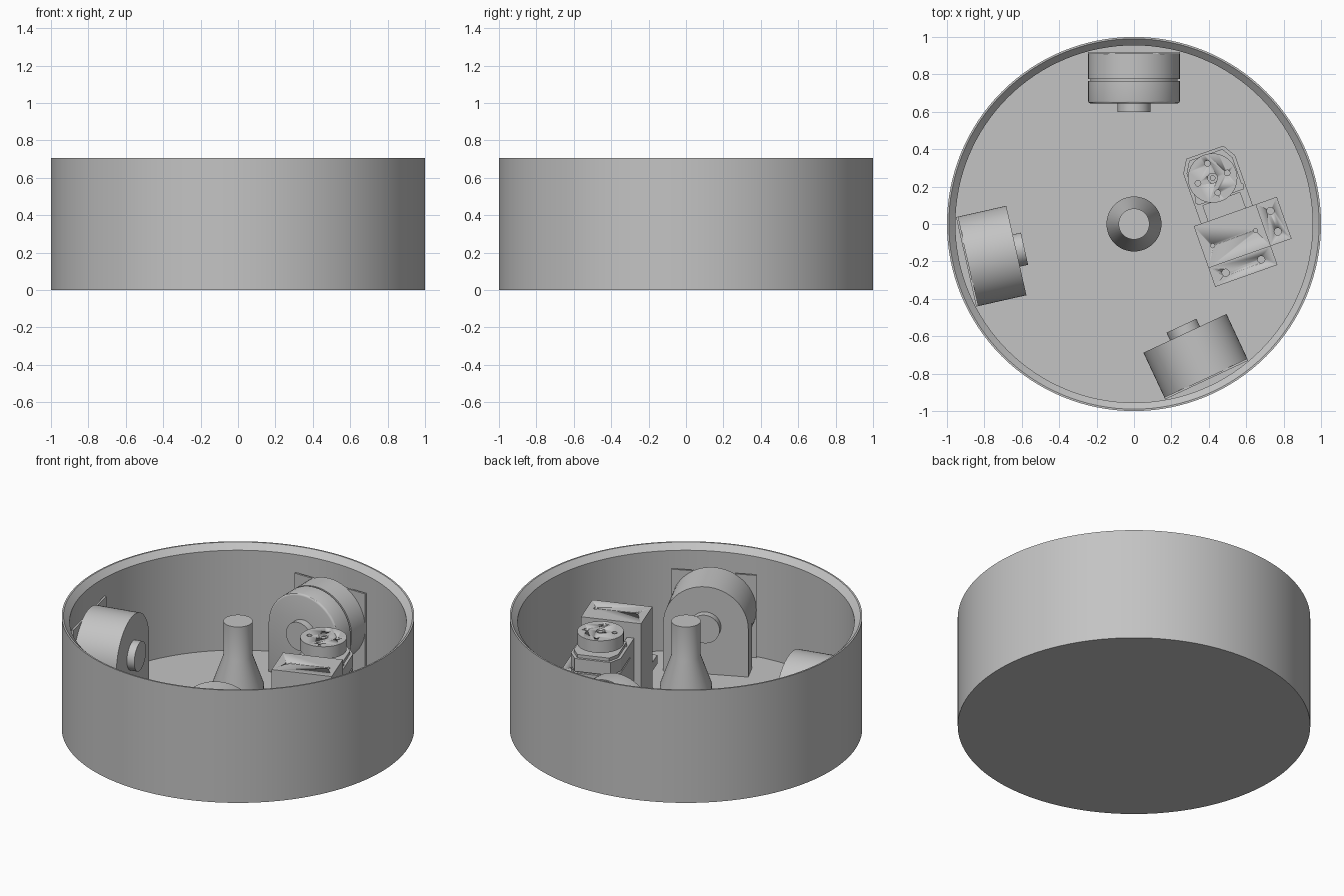
import bpy, bmesh
from math import sin, cos, pi, radians
from mathutils import Matrix, Vector

cube = bpy.data.objects.get("Cube")
if cube:
    bpy.data.objects.remove(cube)

grey = bpy.data.materials.new("plain_grey")
grey.use_nodes = True
COLOUR = (0.55, 0.55, 0.55, 1)
grey.diffuse_color = COLOUR
grey.node_tree.nodes["Principled BSDF"].inputs["Base Color"].default_value = COLOUR

FLOOR = 0.045


def finish(name, bm, matrix=Matrix()):
    """Turn a bmesh into a shaded object."""
    bmesh.ops.transform(bm, matrix=matrix, verts=bm.verts)
    bmesh.ops.recalc_face_normals(bm, faces=bm.faces)
    mesh = bpy.data.meshes.new(name)
    bm.to_mesh(mesh)
    bm.free()
    mesh.materials.append(grey)
    ob = bpy.data.objects.new(name, mesh)
    bpy.context.collection.objects.link(ob)
    bpy.ops.object.select_all(action='DESELECT')
    ob.select_set(True)
    bpy.context.view_layer.objects.active = ob
    bpy.ops.object.shade_smooth_by_angle(angle=radians(30))
    return ob


def lathe(name, profile, steps=96):
    """Revolve an (r, z) profile about the z axis."""
    bm = bmesh.new()
    verts = [bm.verts.new((r, 0, z)) for r, z in profile]
    edges = [bm.edges.new(pair) for pair in zip(verts, verts[1:])]
    bmesh.ops.spin(bm, geom=verts + edges, cent=(0, 0, 0), axis=(0, 0, 1),
                   angle=2 * pi, steps=steps)
    bmesh.ops.remove_doubles(bm, verts=bm.verts, dist=1e-4)
    return finish(name, bm)


def prism(name, outline, low, high, matrix=Matrix(), bevel=0):
    """Extrude a flat outline from low to high, optionally rounding the top edge."""
    bm = bmesh.new()
    base = bm.faces.new([bm.verts.new((x, y, low)) for x, y in outline])
    new = bmesh.ops.extrude_face_region(bm, geom=[base])["geom"]
    moved = [g for g in new if isinstance(g, bmesh.types.BMVert)]
    bmesh.ops.translate(bm, verts=moved, vec=(0, 0, high - low))
    if bevel:
        rim = [e for e in bm.edges if all(abs(v.co.z - low) < 1e-5 for v in e.verts)]
        bmesh.ops.bevel(bm, geom=rim, offset=bevel, segments=3, affect='EDGES', profile=0.5)
    return finish(name, bm, matrix)


def circle(x, y, r, n=48):
    return [(x + r * cos(2 * pi * i / n), y + r * sin(2 * pi * i / n)) for i in range(n)]


def rect(x0, x1, y0, y1, cut=0):
    """Rectangle, optionally with the two far corners cut."""
    if not cut:
        return [(x0, y0), (x1, y0), (x1, y1), (x0, y1)]
    return [(x0, y0), (x1, y0), (x1, y1 - cut), (x1 - cut * .6, y1),
            (x0 + cut * .6, y1), (x0, y1 - cut)]


def drill(ob, holes, low, high, matrix):
    """Cut round holes (x, y, r) into a part."""
    for x, y, r in holes:
        cutter = prism("hole_cutter", circle(x, y, r, 20), low, high, matrix)
        mod = ob.modifiers.new("hole", 'BOOLEAN')
        mod.operation = 'DIFFERENCE'
        mod.object = cutter
        bpy.context.view_layer.objects.active = ob
        bpy.ops.object.modifier_apply(modifier=mod.name)
        bpy.data.objects.remove(cutter)


# Round tub with a chamfered inner lip
lathe("tub", [(0, 0), (1, 0), (1, .705), (.99, .705), (.955, .67),
              (.955, FLOOR), (0, FLOOR)], 128)

# Central post with a conical shoulder
lathe("centre_post", [(0, .04), (.147, .04), (.147, .28), (.083, .46),
                      (.083, .673), (0, .673)], 48)

# Three motor units facing the centre
RADIUS, AXLE = 0.245, 0.345
arch = [(RADIUS * cos(pi * i / 32), AXLE + RADIUS * sin(pi * i / 32)) for i in range(33)]
arch += [(-RADIUS, .04), (RADIUS, .04)]
upright = Matrix(((1, 0, 0, 0), (0, 0, 1, 0), (0, 1, 0, 0), (0, 0, 0, 1)))
for label, angle, grooved in (("back", 0, True), ("right", 102.7, False),
                              ("front", -155, False)):
    m = Matrix.Rotation(radians(angle), 4, 'Z') @ upright
    split = .765
    prism(label + "_motor_housing", arch, .645, split, m, .012 if grooved else 0)
    if grooved:
        prism(label + "_motor_groove", circle(0, AXLE, RADIUS - .012, 64), split, .775, m)
        split = .775
    prism(label + "_motor_drum", circle(0, AXLE, RADIUS, 64), split, .912, m)
    prism(label + "_motor_plate", rect(-RADIUS, RADIUS, .04, .56), .908, .92, m)
    prism(label + "_motor_shaft", circle(0, AXLE, .088), .6, .65, m)

# Turned servo bracket: tall block with two drilled side flanges
turn = Matrix.Rotation(radians(19.5), 4, 'Z')
block = prism("bracket_block", rect(.297, .65, -.355, -.118), .04, .565, turn)
drill(block, [(.358, -.25, .011), (.601, -.25, .011)], .5, .6, turn)
side = prism("bracket_side_flange", rect(.65, .768, -.355, -.118), .16, .215, turn)
drill(side, [(.711, -.178, .019), (.711, -.295, .019)], .1, .3, turn)
rear = prism("bracket_rear_flange", rect(.297, .65, -.462, -.355), .16, .215, turn)
drill(rear, [(.375, -.409, .019), (.578, -.406, .019)], .1, .3, turn)

# Servo body in stacked layers, held by two rails
MID = 0.485
prism("servo_core", rect(MID - .13, MID + .13, -.02, .22, .06), .04, .49, turn)
for i, (low, high) in enumerate(((.12, .2), (.21, .38), (.39, .47))):
    prism("servo_layer_%d" % (i + 1), rect(MID - .147, MID + .147, -.03, .235, .07),
          low, high, turn)
for sign, label in ((-1, "left"), (1, "right")):
    a, b = sorted((MID + sign * .147, MID + sign * .105))
    prism("servo_rail_" + label, rect(a, b, -.12, -.03), .2, .47, turn)
    prism("servo_screw_" + label, circle(MID + sign * .122, 0, .016, 16), .46, .485, turn)

# Servo horn with four holes and a centre bolt
HX, HY = .478, .091
prism("servo_neck", circle(HX, HY, .07), .46, .53, turn)
horn = prism("servo_horn", circle(HX, HY, .132, 64), .515, .591, turn)
ring = [(HX + .083 * cos(k * pi / 2), HY + .083 * sin(k * pi / 2), .015) for k in range(4)]
drill(horn, ring + [(HX, HY, .026)], .55, .62, turn)
prism("horn_bolt", circle(HX, HY, .015, 20), .54, .588, turn)
